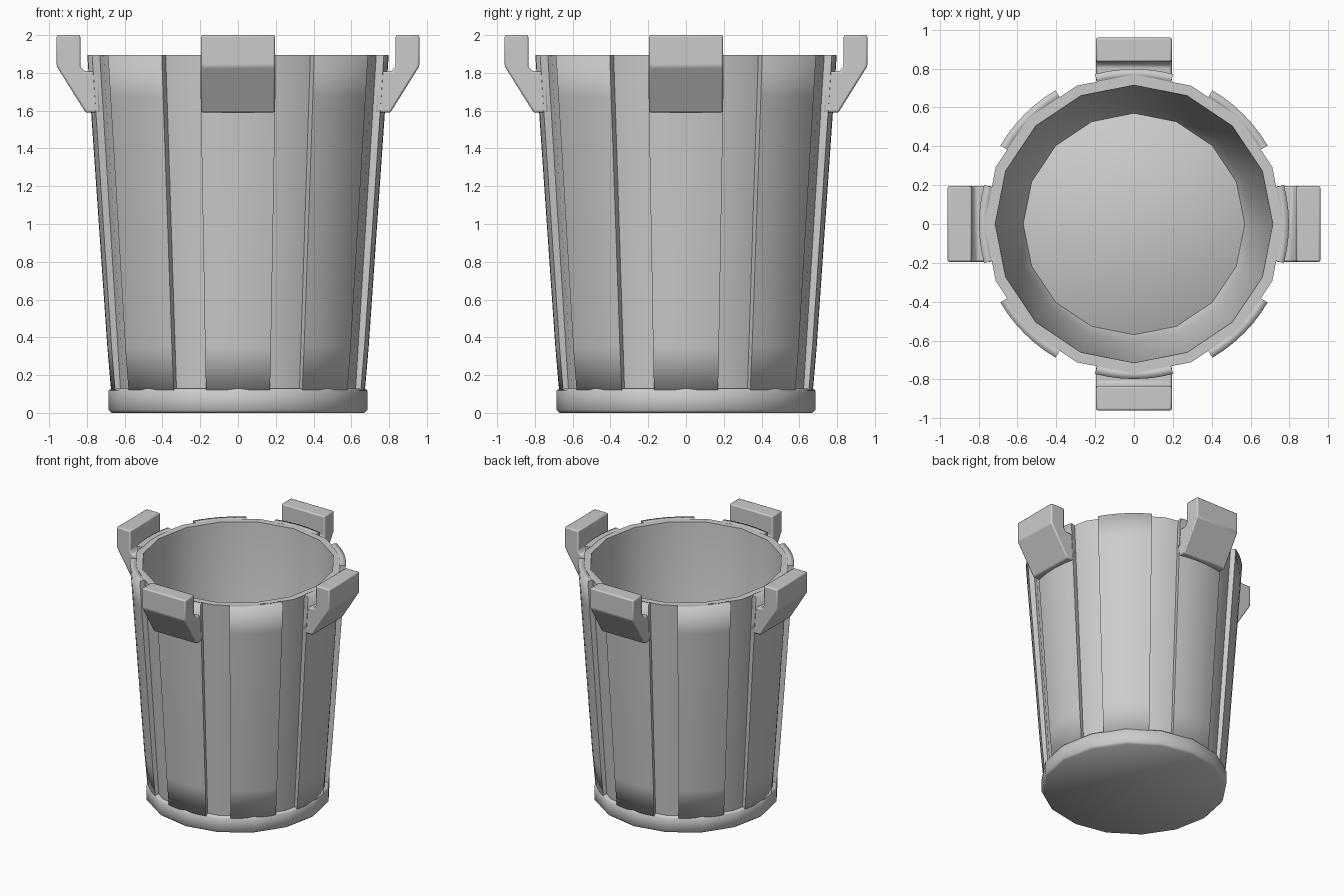
import bpy, bmesh
from math import sin, cos, pi, radians

if "Cube" in bpy.data.objects:
    bpy.data.objects.remove(bpy.data.objects["Cube"])

SIDES = 16


def finish(name, bm, angle=None):
    bmesh.ops.recalc_face_normals(bm, faces=bm.faces)
    me = bpy.data.meshes.new(name)
    bm.to_mesh(me)
    bm.free()
    ob = bpy.data.objects.new(name, me)
    bpy.context.collection.objects.link(ob)
    if angle is not None:
        bpy.ops.object.select_all(action='DESELECT')
        bpy.context.view_layer.objects.active = ob
        ob.select_set(True)
        bpy.ops.object.shade_smooth_by_angle(angle=radians(angle))
    return ob


def lathe(name, profile, angle):
    """Spin (radius, z) points round z and cap both ends."""
    bm = bmesh.new()
    rings = [[bm.verts.new((r * cos(2 * pi * i / SIDES), r * sin(2 * pi * i / SIDES), z))
              for i in range(SIDES)] for r, z in profile]
    for a, b in zip(rings, rings[1:]):
        for i in range(SIDES):
            j = (i + 1) % SIDES
            bm.faces.new((a[i], a[j], b[j], b[i]))
    bm.faces.new(rings[0])
    bm.faces.new(rings[-1])
    return finish(name, bm, angle)


def panel(name, centre):
    """Curved, tapering slat, 30 degrees wide, softened at top and bottom."""
    bm = bmesh.new()
    n, half = 6, radians(14.6)
    # (outer radius, inner radius, z)
    rows = [(0.672, 0.63, 0.12), (0.692, 0.645, 0.35), (0.783, 0.735, 1.67), (0.798, 0.75, 1.895)]

    def line(r, z):
        return [bm.verts.new((r * cos(t), r * sin(t), z))
                for t in (centre - half + 2 * half * i / n for i in range(n + 1))]

    loop = [line(o, z) for o, _, z in rows] + [line(i, z) for _, i, z in reversed(rows)]
    for k in range(len(loop)):
        a, b = loop[k], loop[(k + 1) % len(loop)]
        for i in range(n):
            bm.faces.new((a[i], a[i + 1], b[i + 1], b[i]))
    caps = [bm.faces.new([l[e] for l in loop]) for e in (0, n)]
    for f in bm.faces:
        f.smooth = True
    for f in caps:
        f.smooth = False
        for e in f.edges:
            e.smooth = False
    return finish(name, bm)


def handle(name, angle):
    """Hooked lug extruded from its side profile."""
    profile = [(0.73, 1.59), (0.807, 1.59), (0.96, 1.835), (0.96, 2.0),
               (0.835, 2.0), (0.835, 1.835), (0.815, 1.81), (0.74, 1.805)]
    bm = bmesh.new()
    face = bm.faces.new([bm.verts.new((x, -0.195, z)) for x, z in profile])
    out = bmesh.ops.extrude_face_region(bm, geom=[face])
    bmesh.ops.translate(bm, vec=(0, 0.39, 0),
                        verts=[v for v in out['geom'] if isinstance(v, bmesh.types.BMVert)])
    ob = finish(name, bm, 30)
    ob.rotation_euler.z = angle
    bev = ob.modifiers.new("soft_edges", 'BEVEL')
    bev.width = 0.01
    bev.segments = 2
    bev.limit_method = 'ANGLE'
    return ob


# Base ring
lathe("base_ring", [(0.67, 0), (0.685, 0.015), (0.685, 0.118), (0.673, 0.13)], 50)

# Hollow tapering bucket wall with inner floor
lathe("bucket", [(0.65, 0.06), (0.655, 0.13), (0.77, 1.895), (0.715, 1.895),
                 (0.61, 0.2), (0.57, 0.13)], 60)

# Eight raised slats and four lugs
for i in range(8):
    panel(f"slat_{i + 1}", i * pi / 4)
for i in range(4):
    handle(f"handle_{i + 1}", i * pi / 2)
